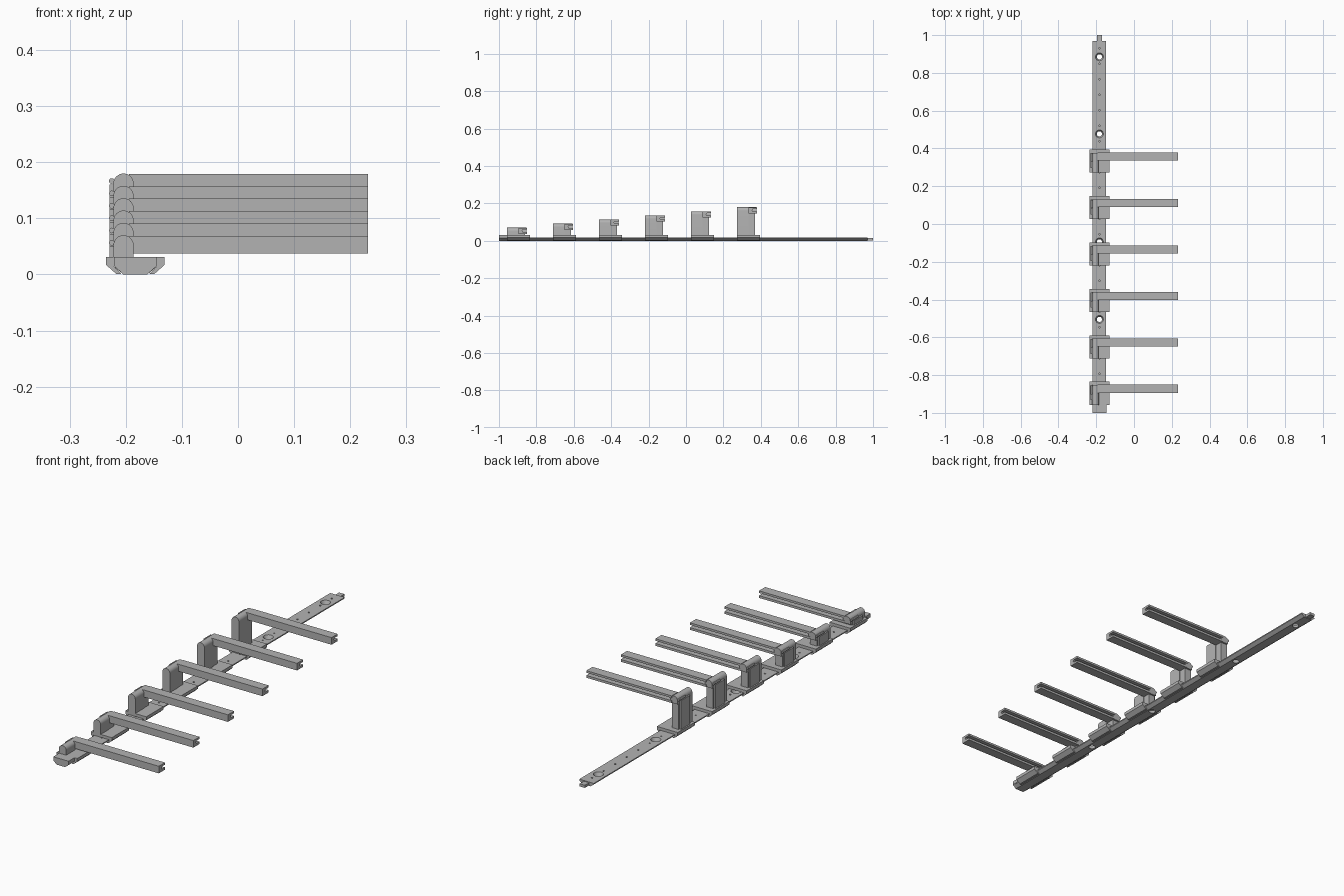
import bpy, bmesh, math
from mathutils import Matrix

cube = bpy.data.objects.get("Cube")
if cube:
    bpy.data.objects.remove(cube, do_unlink=True)

steel = bpy.data.materials.new("plain_grey")
steel.use_nodes = True
GREY = (0.45, 0.45, 0.45, 1)
steel.diffuse_color = GREY
steel.node_tree.nodes["Principled BSDF"].inputs["Base Color"].default_value = GREY

CX = -0.183      # centre line of the rail
POST_X = -0.204  # centre line of the posts


def finish(name, bm):
    bmesh.ops.recalc_face_normals(bm, faces=bm.faces)
    mesh = bpy.data.meshes.new(name)
    bm.to_mesh(mesh)
    bm.free()
    mesh.materials.append(steel)
    ob = bpy.data.objects.new(name, mesh)
    bpy.context.collection.objects.link(ob)
    return ob


def prism(name, profile, a, b, axis="y"):
    """Extrude a closed profile: (x, z) along y, or (y, z) along x."""
    bm = bmesh.new()
    put = (lambda u, v, t: (u, t, v)) if axis == "y" else (lambda u, v, t: (t, u, v))
    rings = [[bm.verts.new(put(u, v, t)) for u, v in profile] for t in (a, b)]
    n = len(profile)
    bm.faces.new(rings[0])
    bm.faces.new(rings[1])
    for i in range(n):
        j = (i + 1) % n
        bm.faces.new((rings[0][i], rings[0][j], rings[1][j], rings[1][i]))
    return finish(name, bm)


def box(name, x0, x1, y0, y1, z0, z1):
    return prism(name, [(x0, z0), (x1, z0), (x1, z1), (x0, z1)], y0, y1)


def mirrored(half):
    """Complete a profile given as (offset from rail centre, z)."""
    return [(CX + u, z) for u, z in half] + [(CX - u, z) for u, z in reversed(half)]


def dome(x, r, z_low, z_top):
    """Upright strip with a half-round top."""
    arc = [(x + r * math.cos(math.pi * i / 16), z_top - r + r * math.sin(math.pi * i / 16))
           for i in range(17)]
    return [(x - r, z_low), (x + r, z_low)] + arc


def smooth(ob):
    bpy.ops.object.select_all(action="DESELECT")
    ob.select_set(True)
    bpy.context.view_layer.objects.active = ob
    bpy.ops.object.shade_smooth_by_angle(angle=math.radians(30))


# Rail with chamfered lower edges and a tongue at the back
rail_half = [(0.021, 0), (0.036, 0.012), (0.036, 0.017)]
rail = prism("rail", mirrored(rail_half), -0.99, 0.97)
box("rail_tongue", CX - 0.013, CX + 0.013, 0.965, 1.0, 0.002, 0.014)

# Countersunk screw holes and small index holes
bm = bmesh.new()


def drill(y, r_low, r_high, z0, z1, sides):
    bmesh.ops.create_cone(bm, cap_ends=True, segments=sides, radius1=r_low, radius2=r_high,
                          depth=z1 - z0, matrix=Matrix.Translation((CX, y, (z0 + z1) / 2)))


screws = (0.885, 0.477, -0.095, -0.505)
for y in screws:
    drill(y, 0.012, 0.022, -0.004, 0.019, 24)
for i in range(22):
    y = 0.93 - 0.082 * i
    if min(abs(y - s) for s in screws) > 0.03:
        drill(y, 0.004, 0.004, 0.008, 0.02, 10)
cutter = finish("hole_cutter", bm)
cutter.hide_render = True
mod = rail.modifiers.new("holes", "BOOLEAN")
mod.object = cutter
mod.solver = "EXACT"
bpy.context.view_layer.objects.active = rail
bpy.ops.object.modifier_apply(modifier="holes")
bpy.data.objects.remove(cutter, do_unlink=True)

# End stop at the front of the rail
prism("end_stop", mirrored([(0.021, 0), (0.038, 0.015), (0.038, 0.031)]), -1.0, -0.955)

# Sliding carriages, each with a taller post and a grooved arm
carriage_half = [(0.038, 0.018), (0.038, 0.014), (0.025, 0.001), (0.034, 0.001),
                 (0.052, 0.017), (0.052, 0.031)]
for i in range(6):
    y = -0.873 + 0.246 * i
    top = 0.07 + 0.022 * i
    n = str(i + 1)
    prism("carriage_" + n, mirrored(carriage_half), y - 0.085, y + 0.038)

    # Post: tall rounded slab, lower shoulder under the arm, back plate
    smooth(prism("post_" + n, dome(POST_X, 0.018, 0.03, top), y - 0.085, y - 0.022))
    arm_low = top - 0.033
    box("post_shoulder_" + n, POST_X - 0.018, POST_X + 0.016, y - 0.024, y + 0.012,
        0.03, arm_low + 0.001)
    box("post_back_plate_" + n, -0.229, POST_X - 0.016, y - 0.06, y + 0.005,
        0.03, top - 0.02)

    # Arm: bar with a groove along its back face
    mid = top - 0.0165
    arm = [(y - 0.022, arm_low), (y + 0.022, arm_low), (y + 0.022, mid - 0.006),
           (y, mid - 0.006), (y - 0.004, mid), (y, mid + 0.006),
           (y + 0.022, mid + 0.006), (y + 0.022, top - 0.001), (y - 0.022, top - 0.001)]
    prism("arm_" + n, arm, POST_X + 0.01, 0.232, "x")

    # Rounded hub and small latch at the root of the arm
    smooth(prism("arm_hub_" + n, dome(POST_X, 0.018, arm_low, top), y - 0.022, y + 0.02))
    smooth(prism("latch_" + n, [(-0.225 + 0.005 * math.cos(a * math.pi / 6),
                                 mid + 0.003 + 0.005 * math.sin(a * math.pi / 6))
                                for a in range(12)], y - 0.03, y + 0.018))
    box("latch_neck_" + n, -0.225, POST_X, y - 0.02, y + 0.01, mid - 0.001, mid + 0.006)
